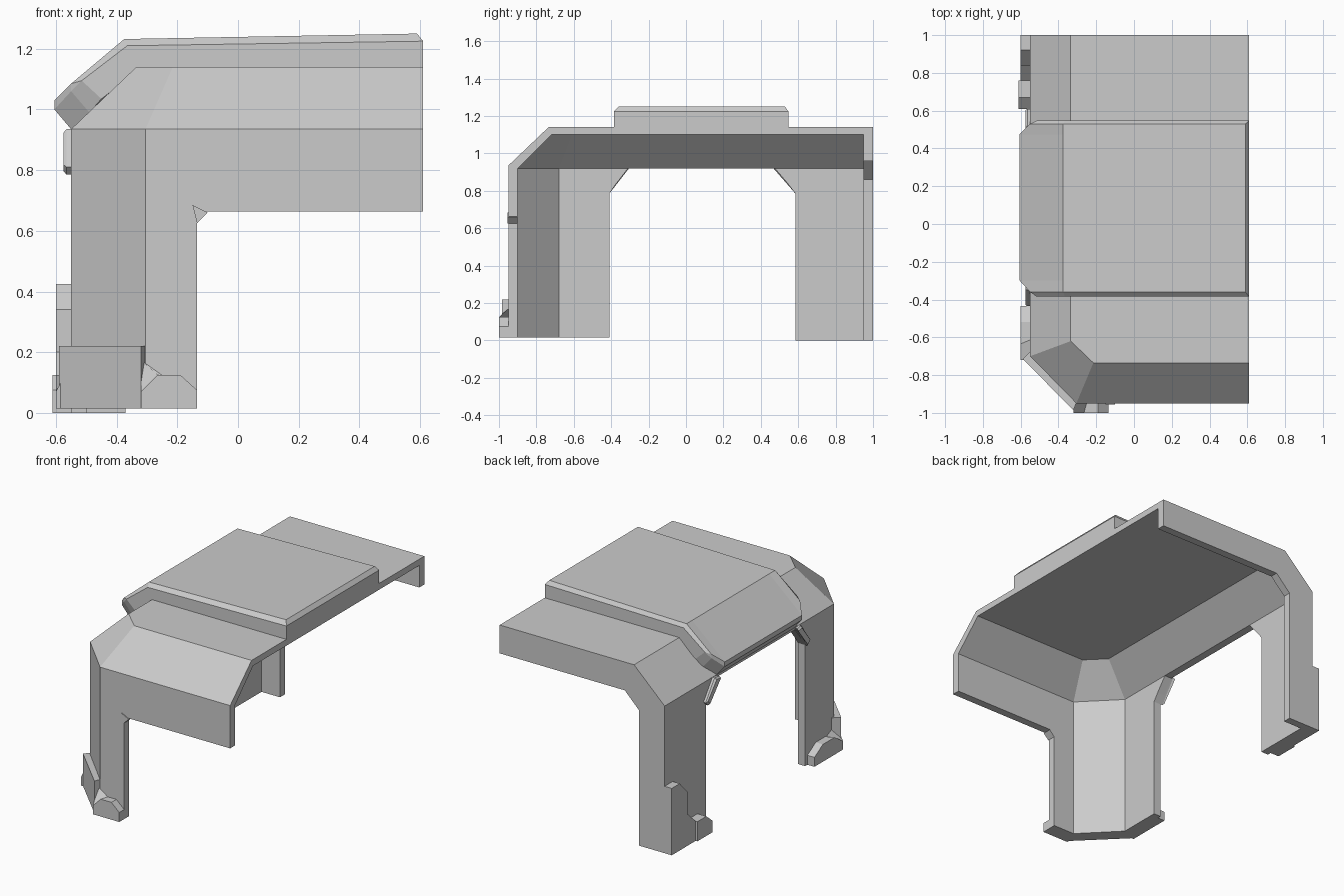
import bpy, bmesh
from mathutils import Vector

if "Cube" in bpy.data.objects:
    bpy.data.objects.remove(bpy.data.objects["Cube"])


def loft(name, sections):
    """Closed flat-shaded solid through matching loops of 3D points."""
    bm = bmesh.new()
    loops = [[bm.verts.new(Vector(p)) for p in s] for s in sections]
    n = len(loops[0])
    for a, b in zip(loops, loops[1:]):
        for i in range(n):
            j = (i + 1) % n
            bm.faces.new((a[i], a[j], b[j], b[i]))
    bm.faces.new(loops[0])
    bm.faces.new(loops[-1])
    bmesh.ops.remove_doubles(bm, verts=bm.verts[:], dist=0.0005)
    bmesh.ops.recalc_face_normals(bm, faces=bm.faces[:])
    me = bpy.data.meshes.new(name)
    bm.to_mesh(me)
    bm.free()
    ob = bpy.data.objects.new(name, me)
    bpy.context.collection.objects.link(ob)
    return ob


def place(pts, axis, v):
    if axis == 'x':
        return [(v, a, b) for a, b in pts]
    if axis == 'y':
        return [(a, v, b) for a, b in pts]
    return [(a, b, v) for a, b in pts]


def prism(name, pts, axis, lo, hi):
    return loft(name, [place(pts, axis, lo), place(pts, axis, hi)])


# Plan lines of the shell: eaves and ridge, outside and inside
R, B = 0.61, 0.95
eave_out = [(-0.55, B), (-0.55, -0.70), (-0.305, -0.95), (R, -0.95)]
ridge_out = [(-0.335, B), (-0.335, -0.62), (-0.215, -0.735), (R, -0.735)]
ridge_in = [(-0.315, B), (-0.315, -0.61), (-0.205, -0.72), (R, -0.72)]
eave_in = [(-0.50, B), (-0.50, -0.68), (-0.285, -0.90), (R, -0.90)]

# Sloping roof border and flat roof
loft("roof_slope", [[(*a, 0.935), (*b, 1.14), (*c, 1.10), (*d, 0.92)]
                    for a, b, c, d in zip(eave_out, ridge_out, ridge_in, eave_in)])
loft("roof_slab", [[(x, y, z) for x, y in line + [(R, B)]]
                   for line, z in ((ridge_in, 1.10), (ridge_out, 1.14))])

# Front wall with leg
prism("front_wall", [(-0.305, 0.015), (-0.135, 0.015), (-0.135, 0.63), (-0.103, 0.663),
                     (R, 0.663), (R, 0.935), (-0.305, 0.935)], 'y', -0.95, -0.90)
# Angled corner leg
prism("corner_leg", [eave_out[1], eave_out[2], eave_in[2], eave_in[1]], 'z', 0.015, 0.935)
# Side wall with opening
prism("side_wall", [(-0.70, 0.015), (-0.41, 0.015), (-0.41, 0.79), (-0.31, 0.92),
                    (0.475, 0.92), (0.585, 0.79), (0.585, 0), (B, 0),
                    (B, 0.935), (-0.70, 0.935)], 'x', -0.55, -0.50)
# Back frame
prism("back_frame", [(-0.55, 0), (-0.55, 0.935), (-0.335, 1.14), (R, 1.14), (R, 0.96),
                     (-0.27, 0.96), (-0.37, 0.86), (-0.37, 0)], 'y', B, 1.0)

# Raised roof panel, full section with cut and bevelled ends
full = [(-0.55, 0.935), (-0.605, 1.0), (-0.605, 1.03), (-0.375, 1.232),
        (0.59, 1.25), (R, 1.225), (R, 1.12), (-0.34, 1.12)]
mid = [(-0.49, 0.99), (-0.55, 1.06), (-0.55, 1.085)] + full[3:]
end = [(-0.45, 1.035), (-0.515, 1.095), (-0.515, 1.095), (-0.365, 1.21),
       (R, 1.225), (R, 1.225), (R, 1.12), (-0.34, 1.12)]
loft("roof_panel", [place(s, 'y', y) for s, y in (
    (end, -0.385), (mid, -0.36), (full, -0.30), (full, 0.475), (mid, 0.53), (end, 0.547))])

# Braces in the opening corners
for side, pts in (("front", [(-0.41, 0.785), (-0.31, 0.93), (-0.35, 0.935), (-0.435, 0.81)]),
                  ("back", [(0.585, 0.785), (0.475, 0.93), (0.52, 0.935), (0.61, 0.81)])):
    loft(side + "_brace", [place(pts, 'x', -0.50), place(pts, 'x', -0.565),
                           [(-0.575, y * 0.985, 0.86 + (z - 0.86) * 0.85) for y, z in pts]])
loft("wall_brace", [place([(-0.15, 0.685), (-0.10, 0.66), (-0.135, 0.625)], 'y', y)
                    for y in (-0.90, -0.955)])

# Front corner foot: angled plate and a toe on each side
prism("corner_foot_plate", [(-0.55, -0.675), (-0.59, -0.715), (-0.32, -0.985),
                            (-0.305, -0.945)], 'z', 0.015, 0.22)
toe_front = [(0, 0.015), (0, 0.07), (0.055, 0.125), (0.13, 0.125), (0.185, 0.075), (0.185, 0.015)]
toe_back = [(0, 0.015), (0, 0.175), (0.07, 0.125)] + toe_front[3:]
loft("front_toe", [[(-0.32 + u, y, z) for u, z in pts]
                   for pts, y in ((toe_front, -1.0), (toe_back, -0.945))])
loft("side_toe", [[(x, -0.72 + u * 1.55, z) for u, z in pts]
                  for pts, x in ((toe_front, -0.60), (toe_back, -0.545))])

# Back foot: stepped bracket and toe
prism("back_foot_bracket", [(1, 0), (1, 0.425), (0.92, 0.425), (0.84, 0.34), (0.84, 0.2),
                            (0.76, 0.125), (0.76, 0)], 'x', -0.60, -0.545)
prism("back_toe", [(0.76, 0), (0.76, 0.125), (0.67, 0.125), (0.61, 0.075), (0.61, 0)],
      'x', -0.612, -0.545)
